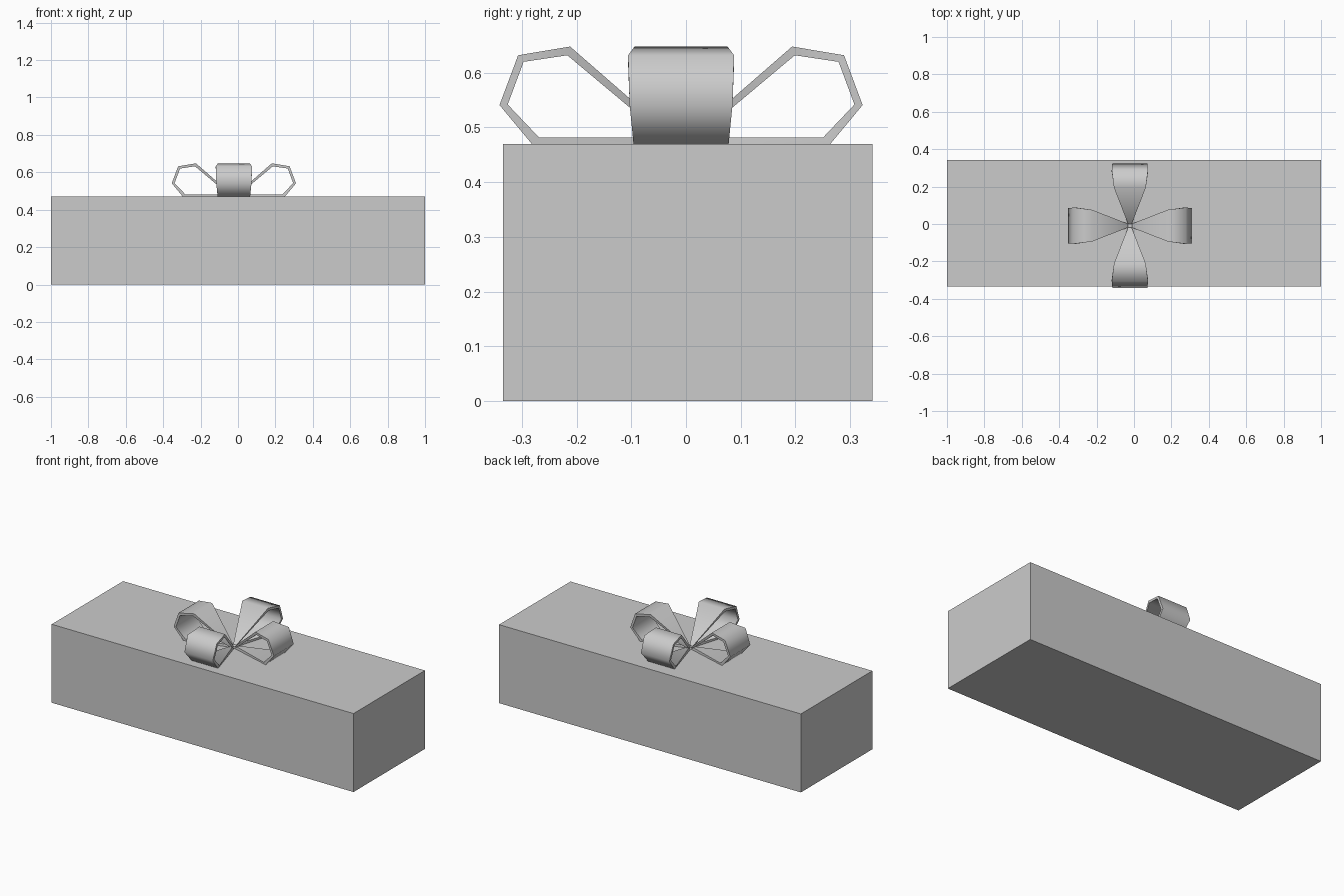
import bpy, math

if "Cube" in bpy.data.objects:
    bpy.data.objects.remove(bpy.data.objects["Cube"])

# gift box
bpy.ops.mesh.primitive_cube_add(size=1, location=(0, 0.003, 0.235))
box = bpy.context.object
box.name = "gift_box"
box.scale = (2, 0.676, 0.47)
bpy.ops.object.transform_apply(location=False, rotation=False, scale=True)

# ribbon loop stations: outer (r, z), inner (r, z), half width
STATIONS = [
    ((0.010, 0.470), (0.030, 0.482), 0.010),
    ((0.273, 0.470), (0.260, 0.482), 0.087),
    ((0.332, 0.541), (0.317, 0.542), 0.094),
    ((0.298, 0.632), (0.288, 0.620), 0.097),
    ((0.203, 0.648), (0.208, 0.632), 0.085),
    ((0.010, 0.480), (0.030, 0.483), 0.010),
]


def bow_loop(name, angle):
    verts, faces = [], []
    for (ro, zo), (ri, zi), w in STATIONS:
        verts += [(ro, -w, zo), (ro, w, zo), (ri, w, zi), (ri, -w, zi)]
    n = len(STATIONS)
    for i in range(n - 1):
        a, b = 4 * i, 4 * i + 4
        for k in range(4):
            m = (k + 1) % 4
            faces.append((a + k, b + k, b + m, a + m))
    faces += [(3, 2, 1, 0), tuple(4 * (n - 1) + k for k in range(4))]
    me = bpy.data.meshes.new(name)
    me.from_pydata(verts, [], faces)
    # make face winding consistent outward
    import bmesh
    bm = bmesh.new()
    bm.from_mesh(me)
    bmesh.ops.recalc_face_normals(bm, faces=bm.faces)
    bm.to_mesh(me)
    bm.free()
    ob = bpy.data.objects.new(name, me)
    bpy.context.collection.objects.link(ob)
    ob.location = (-0.022, -0.009, 0)
    ob.rotation_euler.z = angle
    bpy.ops.object.select_all(action='DESELECT')
    ob.select_set(True)
    bpy.context.view_layer.objects.active = ob
    bpy.ops.object.shade_smooth_by_angle(angle=math.radians(72))


# four bow loops around the knot
for i, side in enumerate(("right", "back", "left", "front")):
    bow_loop("bow_loop_" + side, i * math.pi / 2)
